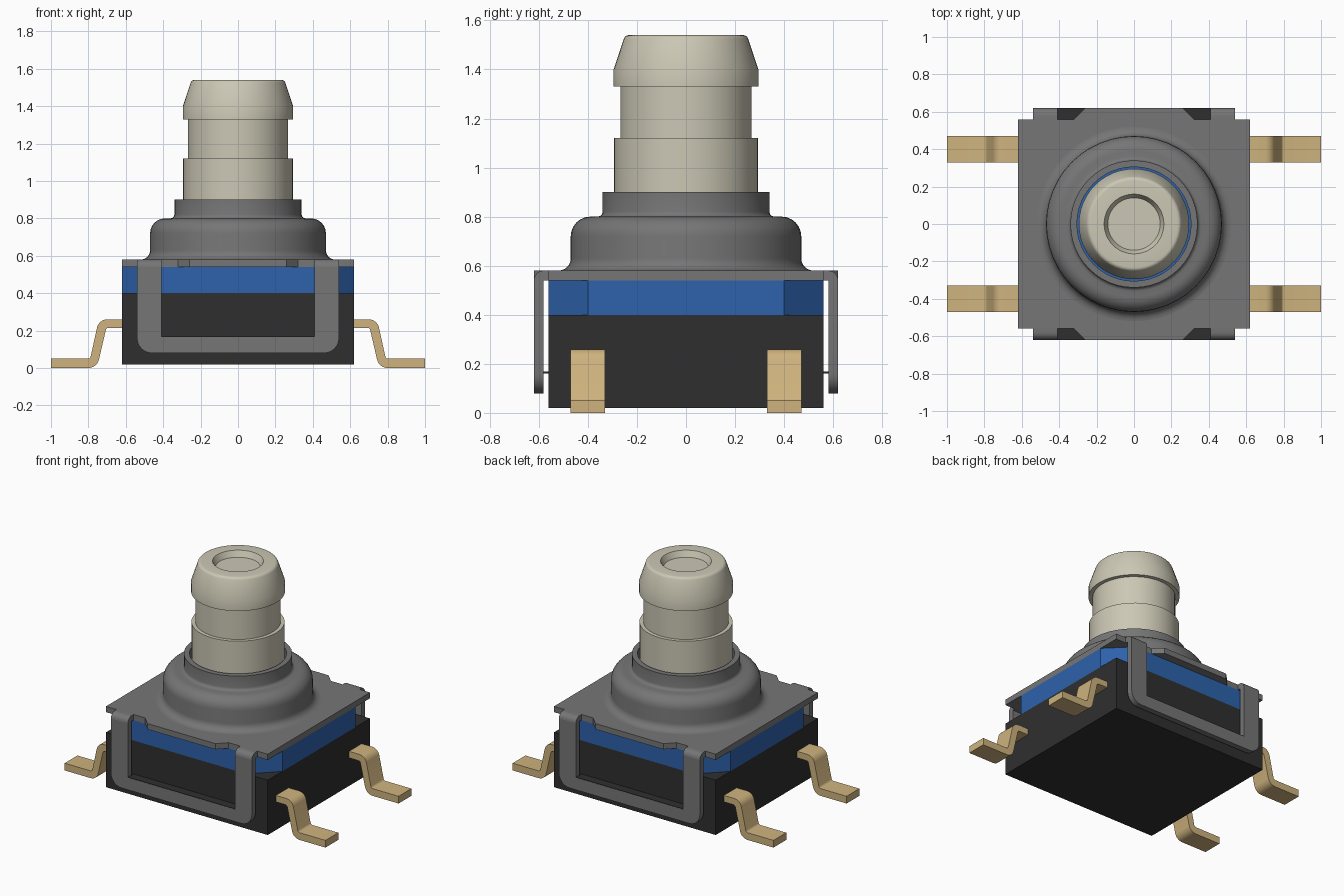
import bpy, bmesh, math
from math import cos, sin, pi

cube = bpy.data.objects.get("Cube")
if cube:
    bpy.data.objects.remove(cube)


def material(name, rgb):
    m = bpy.data.materials.new(name)
    m.use_nodes = True
    m.diffuse_color = (*rgb, 1)
    m.node_tree.nodes["Principled BSDF"].inputs["Base Color"].default_value = (*rgb, 1)
    return m


GREY = material("steel grey", (0.18, 0.18, 0.18))
BLACK = material("black plastic", (0.028, 0.028, 0.028))
BLUE = material("blue plastic", (0.026, 0.122, 0.41))
CREAM = material("cream plastic", (0.60, 0.575, 0.46))
BRASS = material("brass", (0.62, 0.45, 0.21))


def finish(name, bm, mat):
    bmesh.ops.remove_doubles(bm, verts=bm.verts, dist=1e-5)
    bmesh.ops.recalc_face_normals(bm, faces=bm.faces)
    mesh = bpy.data.meshes.new(name)
    bm.to_mesh(mesh)
    bm.free()
    mesh.materials.append(mat)
    obj = bpy.data.objects.new(name, mesh)
    bpy.context.collection.objects.link(obj)
    bpy.ops.object.select_all(action='DESELECT')
    obj.select_set(True)
    bpy.context.view_layer.objects.active = obj
    bpy.ops.object.shade_smooth_by_angle(angle=math.radians(35))
    return obj


def prism(name, outline, axis, lo, hi, mat):
    """Extrude a flat outline along an axis from lo to hi."""
    place = {'x': lambda a, b, d: (d, a, b),
             'y': lambda a, b, d: (a, d, b),
             'z': lambda a, b, d: (a, b, d)}[axis]
    bm = bmesh.new()
    low = [bm.verts.new(place(a, b, lo)) for a, b in outline]
    high = [bm.verts.new(place(a, b, hi)) for a, b in outline]
    bm.faces.new(low)
    bm.faces.new(high)
    n = len(outline)
    for i in range(n):
        j = (i + 1) % n
        bm.faces.new((low[i], low[j], high[j], high[i]))
    return finish(name, bm, mat)


def lathe(name, profile, mat, closed=False, steps=48):
    """Turn a radius/height profile around the vertical axis."""
    bm = bmesh.new()
    vs = [bm.verts.new((r, 0, z)) for r, z in profile]
    edges = [bm.edges.new(p) for p in zip(vs, vs[1:])]
    if closed:
        edges.append(bm.edges.new((vs[-1], vs[0])))
    bmesh.ops.spin(bm, geom=vs + edges, cent=(0, 0, 0), axis=(0, 0, 1),
                   angle=2 * pi, steps=steps, use_merge=True)
    return finish(name, bm, mat)


def arc(cx, cy, r, start, end, n=6):
    angles = [math.radians(start + (end - start) * i / n) for i in range(n + 1)]
    return [(cx + r * cos(a), cy + r * sin(a)) for a in angles]


def four_way(quarter):
    """Mirror a first-quadrant outline, ordered from +x to +y."""
    half = quarter + [(-x, y) for x, y in reversed(quarter)]
    return half + [(-x, -y) for x, y in half]


# Housing: black base, blue layer with cut corners
prism("base", four_way([(.62, .56)]), 'z', .02, .40, BLACK)
prism("seal_layer", four_way([(.62, .40), (.46, .56)]), 'z', .40, .54, BLUE)

# Metal cover with a tapered tab at front and back
prism("cover_plate", four_way([(.62, .56), (.32, .56), (.26, .62)]), 'z', .54, .58, GREY)

# Clip frames hanging from the cover
right_corner = arc(.46, .16, .08, 0, -90)
left_corner = [(-x, z) for x, z in reversed(right_corner)]
frame = ([(.41, .54), (.54, .54)] + right_corner + left_corner
         + [(-.54, .54), (-.41, .54), (-.41, .165), (.41, .165)])
bend = [(.55, .54), (.55, .58)] + arc(.58, .54, .04, 90, 0) + [(.58, .54)]
for side, s in (("front", -1), ("back", 1)):
    prism(side + "_clip_frame", frame, 'y', s * .58, s * .62, GREY)
    prism(side + "_clip_ledge", [(-.41, .16), (.41, .16), (.41, .168), (-.41, .168)],
          'y', s * .56, s * .619, BLACK)
    for hand, h in (("left", 1), ("right", -1)):
        prism(f"{side}_{hand}_clip_bend", [(s * y, z) for y, z in bend],
              'x', h * .41, h * .54, GREY)

# Raised collar around the button
collar = ([(.305, .57), (.52, .57)] + arc(.52, .63, .05, 270, 180)
          + arc(.39, .72, .08, 0, 90) + arc(.36, .82, .02, 270, 180, 3)
          + [(.34, .90), (.305, .90)])
lathe("collar", collar, GREY, closed=True)
lathe("collar_seal", [(.28, .585), (.307, .585), (.307, .60), (.28, .60)], BLUE, closed=True)

# Push button with a groove, tapered head and shallow top recess
button = ([(0, .56), (.293, .56), (.293, 1.12), (.268, 1.12), (.268, 1.33),
           (.295, 1.33), (.295, 1.40)] + arc(.232, 1.517, .023, 18, 90, 4)
          + [(.16, 1.54), (.14, 1.50), (0, 1.50)])
lathe("push_button", button, CREAM)

# Bent solder leads
lead = ([(1, 0), (1, .05)] + arc(.803, .066, .016, 270, 195, 3)
        + arc(.70, .205, .055, 15, 90, 5) + [(.60, .26), (.60, .215)]
        + arc(.692, .20, .015, 90, 15, 3) + arc(.80, .058, .058, 195, 270, 5))
for hand, h in (("left", 1), ("right", -1)):
    for side, s in (("front", -1), ("back", 1)):
        prism(f"{side}_{hand}_lead", [(h * x, z) for x, z in lead],
              'y', s * .33, s * .47, BRASS)
